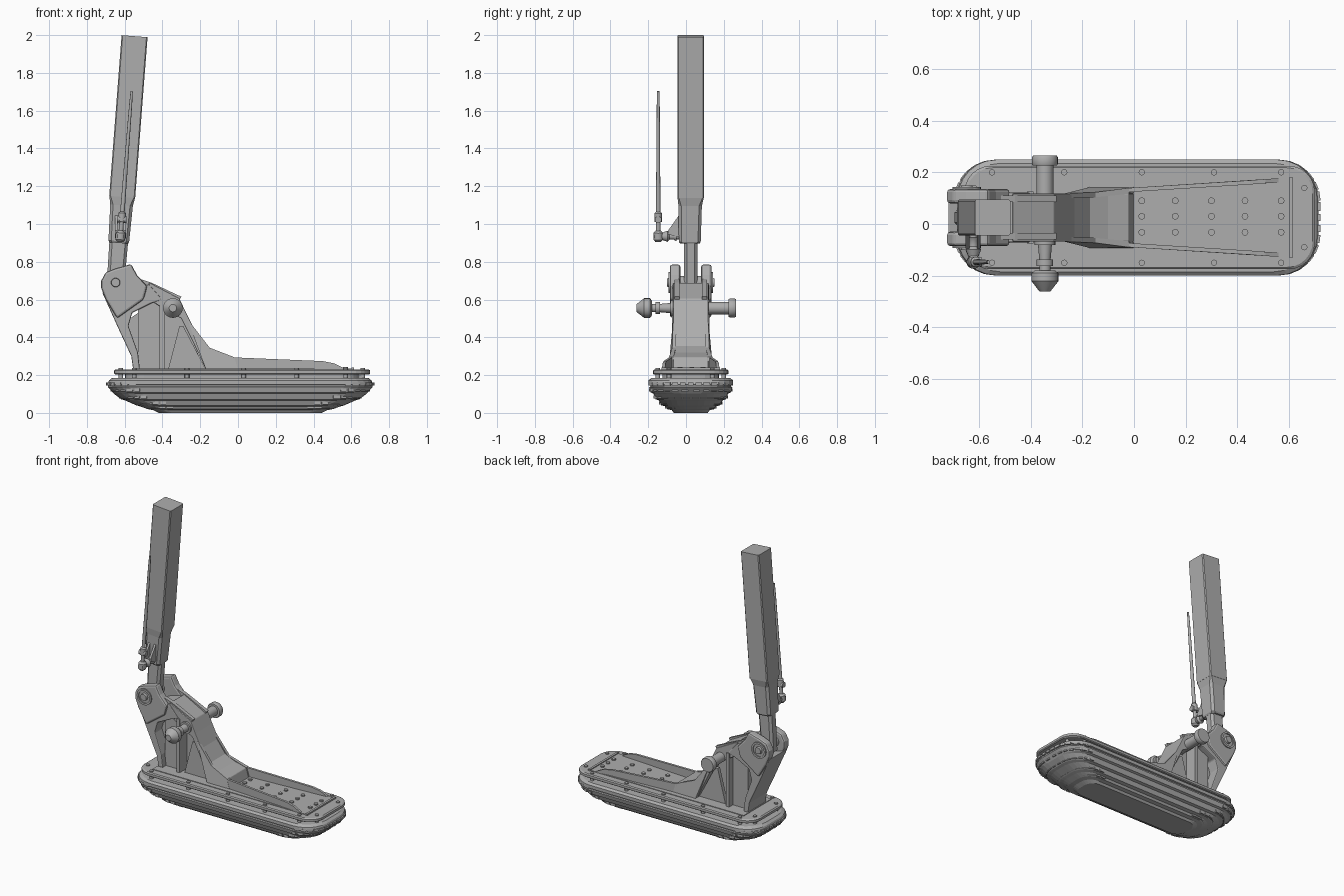
import bpy, bmesh, math, random
from mathutils import Vector, Matrix

random.seed(4)
if "Cube" in bpy.data.objects:
    bpy.data.objects.remove(bpy.data.objects["Cube"])

grey = bpy.data.materials.new("plain grey")
grey.use_nodes = True
COLOUR = (0.42, 0.42, 0.42, 1)
grey.diffuse_color = COLOUR
grey.node_tree.nodes["Principled BSDF"].inputs["Base Color"].default_value = COLOUR
CX, CY = 0.012, 0.025          # centre of the foot


def finish(name, bm, bevel=0.0, smooth=False):
    bmesh.ops.recalc_face_normals(bm, faces=bm.faces)
    mesh = bpy.data.meshes.new(name)
    bm.to_mesh(mesh)
    bm.free()
    mesh.materials.append(grey)
    ob = bpy.data.objects.new(name, mesh)
    bpy.context.collection.objects.link(ob)
    if bevel:
        mod = ob.modifiers.new("edge", "BEVEL")
        mod.width, mod.segments, mod.limit_method = bevel, 2, "ANGLE"
    if smooth:
        bpy.ops.object.select_all(action="DESELECT")
        ob.select_set(True)
        bpy.context.view_layer.objects.active = ob
        bpy.ops.object.shade_smooth_by_angle(angle=math.radians(35))
    return ob


def loft(name, rings, **kw):
    """Skin a stack of equal rings and cap both ends."""
    bm = bmesh.new()
    rows = [[bm.verts.new(p) for p in ring] for ring in rings]
    n = len(rows[0])
    for a, b in zip(rows, rows[1:]):
        for i in range(n):
            bm.faces.new((a[i], a[(i + 1) % n], b[(i + 1) % n], b[i]))
    bm.faces.new(rows[0])
    bm.faces.new(rows[-1])
    return finish(name, bm, **kw)


def prism(name, profile, y0, y1, **kw):
    """Side profile in x, z pulled from y0 to y1."""
    return loft(name, [[(x, y, z) for x, z in profile] for y in (y0, y1)], **kw)


def box(name, x, y, z, **kw):
    return prism(name, [(x[0], z[0]), (x[1], z[0]), (x[1], z[1]), (x[0], z[1])], *y, **kw)


def turned(name, start, end, stations, sides=24):
    """Round part: stations are (fraction along axis, radius)."""
    a, b = Vector(start), Vector(end)
    rot = (b - a).to_track_quat("Z", "Y")
    rings = [[a.lerp(b, t) + rot @ Vector((r * math.cos(k * math.tau / sides),
              r * math.sin(k * math.tau / sides), 0)) for k in range(sides)]
             for t, r in stations]
    return loft(name, rings, smooth=True)


def rod(name, start, end, r, sides=20):
    return turned(name, start, end, [(0, r), (1, r)], sides)


def outline(z, hx, hy, r, cx=CX):
    """Rounded rectangle at height z."""
    pts = []
    for q, (sx, sy) in enumerate(((1, 1), (-1, 1), (-1, -1), (1, -1))):
        for k in range(7):
            a = (q + k / 6) * math.pi / 2
            pts.append(Vector((cx + sx * (hx - r) + r * math.cos(a),
                               CY + sy * (hy - r) + r * math.sin(a), z)))
    return pts


# Ribbed sole: wide at the rim, boat shaped below, with stepped grooves
levels = [(0.0, 0.43, 0.09), (0.014, 0.46, 0.10), (0.02, 0.49, 0.125), (0.034, 0.53, 0.133),
          (0.04, 0.55, 0.156), (0.066, 0.61, 0.168), (0.072, 0.63, 0.186),
          (0.102, 0.67, 0.198), (0.108, 0.675, 0.212), (0.136, 0.70, 0.22),
          (0.14, 0.70, 0.213), (0.147, 0.70, 0.213), (0.15, 0.703, 0.224),
          (0.172, 0.695, 0.224), (0.184, 0.68, 0.21)]
loft("sole", [outline(z, hx, hy, min(0.15, hy * 0.75)) for z, hx, hy in levels])
box("sole_centre_pad", (-0.40, 0.42), (CY - 0.06, CY + 0.06), (-0.0, 0.01))

# Tread blocks over the curved toe and heel
tread = bmesh.new()
for z, hx, hy in levels[2:12:2]:
    ring = outline(z, hx, hy, min(0.15, hy * 0.75))
    for i, p in enumerate(ring):
        q = ring[(i + 1) % len(ring)]
        steps = max(1, round((q - p).length / 0.05))
        for k in range(steps):
            c = p.lerp(q, (k + 0.5) / steps)
            if abs(c.x - CX) < hx - 0.16:
                continue
            d = Vector((q.x - p.x, q.y - p.y, 0)).normalized()
            size = Matrix.Diagonal((random.uniform(0.026, 0.036), 0.022, 0.016, 1))
            turn = Matrix.Rotation(math.atan2(d.y, d.x), 4, "Z")
            bmesh.ops.create_cube(tread, size=1, matrix=Matrix.Translation(
                c + Vector((0, 0, 0.012))) @ turn @ size)
finish("sole_tread_blocks", tread)

# Deck plate on spacers
loft("deck_plate", [outline(z, hx, hy, 0.1, 0.022) for z, hx, hy in
     ((0.203, 0.672, 0.194), (0.208, 0.678, 0.2), (0.224, 0.678, 0.2), (0.23, 0.67, 0.193))])
loft("deck_spacer", [outline(z, 0.62, 0.15, 0.1, 0.022) for z in (0.18, 0.205)])
box("deck_inner_plate", (-0.56, 0.61), (-0.125, 0.175), (0.225, 0.234))
for x in (-0.55, -0.27, 0.03, 0.31, 0.57):
    for y in (CY - 0.175, CY + 0.175):
        rod("deck_bolt", (x, y, 0.17), (x, y, 0.237), 0.012, 12)
for y in (-0.09, 0.14):
    for x in (-0.62, 0.66):
        rod("deck_end_bolt", (x, y, 0.17), (x, y, 0.237), 0.012, 12)

# Toe tray: two diverging walls, end lip and rows of rivets
for s in (-1, 1):
    wall = [(-0.03, 0.23, 0.098), (-0.03, 0.294, 0.098), (0.45, 0.274, 0.128),
            (0.51, 0.262, 0.133), (0.56, 0.237, 0.136), (0.56, 0.23, 0.136)]
    loft("tray_wall", [[(x, CY + s * (w + t), z) for x, z, w in wall] for t in (0, 0.016)])
box("tray_end_lip", (0.60, 0.615), (-0.13, 0.18), (0.225, 0.24))
for x in (0.03, 0.16, 0.30, 0.43, 0.57):
    for y in (-0.032, 0.03, 0.09):
        rod("tray_rivet", (x, y, 0.23), (x, y, 0.243), 0.013, 10)

# Instep: swept cover with open sides, flaring onto the deck
sweep = [(-0.56, 0.76), (-0.47, 0.69), (-0.31, 0.605), (-0.275, 0.53), (-0.23, 0.44),
         (-0.17, 0.355), (-0.10, 0.32), (-0.02, 0.295)]
prism("instep_cover", sweep[1:] + [(0.0, 0.23), (-0.17, 0.23), (-0.25, 0.40), (-0.30, 0.50),
      (-0.36, 0.53), (-0.47, 0.60)], -0.068, 0.118, bevel=0.004)
for s in (-1, 1):
    flange = [(-0.27, 0.50, 0.093), (-0.15, 0.345, 0.098), (-0.02, 0.295, 0.115),
              (0.0, 0.23, 0.118), (-0.17, 0.23, 0.118)]
    loft("instep_flange", [[(x, CY + s * w * k, z) for x, z, w in flange] for k in (0.8, 1)])
    # Triangular gusset below the axle
    a, b = sorted((CY + s * 0.05, CY + s * 0.075))
    prism("front_gusset", [(-0.37, 0.23), (-0.31, 0.46), (-0.29, 0.46), (-0.17, 0.23)], a, b)

# Ankle: heel strut, centre box, cross ribs and pivot ears
prism("heel_strut", [(-0.72, 0.64), (-0.63, 0.44), (-0.565, 0.30), (-0.555, 0.23), (-0.52, 0.23),
      (-0.53, 0.32), (-0.58, 0.46), (-0.56, 0.53), (-0.46, 0.58), (-0.40, 0.60),
      (-0.47, 0.68), (-0.56, 0.66), (-0.64, 0.62)], -0.072, 0.122, bevel=0.006)
box("ankle_box", (-0.53, -0.40), (-0.035, 0.085), (0.23, 0.62))
prism("ankle_web", [(-0.60, 0.48), (-0.54, 0.23), (-0.18, 0.23), (-0.29, 0.52), (-0.4, 0.62)],
      0.005, 0.045)
box("ankle_cross_rib", (-0.415, -0.39), (-0.075, 0.125), (0.23, 0.60))
PIVOT = Vector((-0.648, CY, 0.69))
ear = [(-0.64, 0.50), (-0.70, 0.60), (-0.724, 0.66), (-0.724, 0.70), (-0.70, 0.745),
       (-0.65, 0.765), (-0.565, 0.788), (-0.535, 0.73), (-0.48, 0.67), (-0.50, 0.60)]
for s in (-1, 1):
    a, b = sorted((CY + s * 0.055, CY + s * 0.11))
    prism("pivot_ear", ear, a, b, bevel=0.012)
    hub = PIVOT + Vector((0, s * 0.10, 0))
    out = hub + Vector((0, s * 0.025, 0))
    turned("pivot_cap", hub, out, [(0, 0.055), (0.7, 0.055), (0.7, 0.042), (0.2, 0.042),
                                   (0.2, 0.025), (1, 0.022)])
    a, b = sorted((CY + s * 0.06, CY + s * 0.085))
    prism("ear_brace", [(-0.55, 0.72), (-0.46, 0.69), (-0.30, 0.615), (-0.33, 0.56),
                        (-0.48, 0.60)], a, b)
rod("pivot_pin", PIVOT - Vector((0, 0.11, 0)), PIVOT + Vector((0, 0.11, 0)), 0.035)

# Cross axle with a flat wheel at the back and a domed knob at the front
AX, AZ = -0.345, 0.555
turned("axle_rear", (AX, 0.05, AZ), (AX, 0.265, AZ), [(0, 0.033), (0.82, 0.033), (0.82, 0.047),
       (0.85, 0.05), (0.97, 0.05), (1, 0.046)])
turned("axle_front", (AX, 0.05, AZ), (AX, -0.262, AZ), [(0, 0.04), (0.42, 0.04), (0.42, 0.027),
       (0.60, 0.022), (0.60, 0.032), (0.68, 0.032), (0.68, 0.022), (0.74, 0.022), (0.74, 0.04),
       (0.77, 0.052), (0.87, 0.052), (0.97, 0.028), (1, 0.02)])

# Shin: everything runs along one slightly tilted axis
UP = Vector((0.077, 0, 1)).normalized()
SIDE = Vector((UP.z, 0, -UP.x))


def shin(name, sections, **kw):
    """Square tube with cut corners: (distance up, half depth x, half width y, y centre, cut)."""
    rings = []
    for t, hx, hy, cy, c in sections:
        shape = [(hx, hy - c), (hx - c, hy), (c - hx, hy), (-hx, hy - c),
                 (-hx, c - hy), (c - hx, -hy), (hx - c, -hy), (hx, c - hy)]
        rings.append([PIVOT + UP * t + SIDE * u + Vector((0, v + cy, 0)) for u, v in shape])
    loft(name, rings, **kw)


shin("shin_neck", [(-0.04, 0.045, 0.035, 0, 0.015), (0.10, 0.048, 0.035, 0, 0.015),
                   (0.25, 0.05, 0.035, 0, 0.015)])
shin("shin_sleeve", [(0.21, 0.05, 0.052, -0.005, 0.015), (0.22, 0.055, 0.058, -0.005, 0.015),
                     (0.41, 0.06, 0.062, -0.003, 0.015), (0.46, 0.069, 0.07, 0, 0.006)])
shin("shin_beam", [(0.455, 0.069, 0.07, 0, 0.006), (1.308, 0.069, 0.07, 0, 0.006)])

# Side control rod with its joint, fork and bracket
JOINT = Vector((-0.622, -0.147, 0.935))
top = JOINT + UP * 0.77
turned("control_rod", JOINT, top, [(0, 0.012), (0.1, 0.012), (0.1, 0.02), (0.16, 0.02),
       (0.17, 0.012), (0.9, 0.008), (1, 0.006)], 12)
turned("rod_joint", JOINT - UP * 0.03, JOINT + UP * 0.03, [(0, 0.015), (0.2, 0.026), (0.8, 0.026),
       (1, 0.015)], 16)
rod("joint_pin", JOINT + Vector((0, -0.022, 0)), (-0.622, 0.0, 0.935), 0.017, 14)
turned("joint_collar", (-0.622, -0.125, 0.935), (-0.622, -0.05, 0.935), [(0, 0.02), (0.35, 0.03),
       (0.5, 0.018), (0.8, 0.018), (1, 0.028)], 14)
for dx in (-0.03, 0.014):
    x = JOINT.x + dx
    loft("joint_bracket", [[(x + t, -0.095, 0.945), (x + t, -0.095, 0.965), (x + t, -0.035, 1.05),
                            (x + t, -0.02, 1.05), (x + t, -0.02, 0.925)] for t in (0, 0.014)])
rod("rod_clevis", JOINT + UP * 0.09 - SIDE * 0.025, JOINT + UP * 0.09 + SIDE * 0.025, 0.018, 14)
